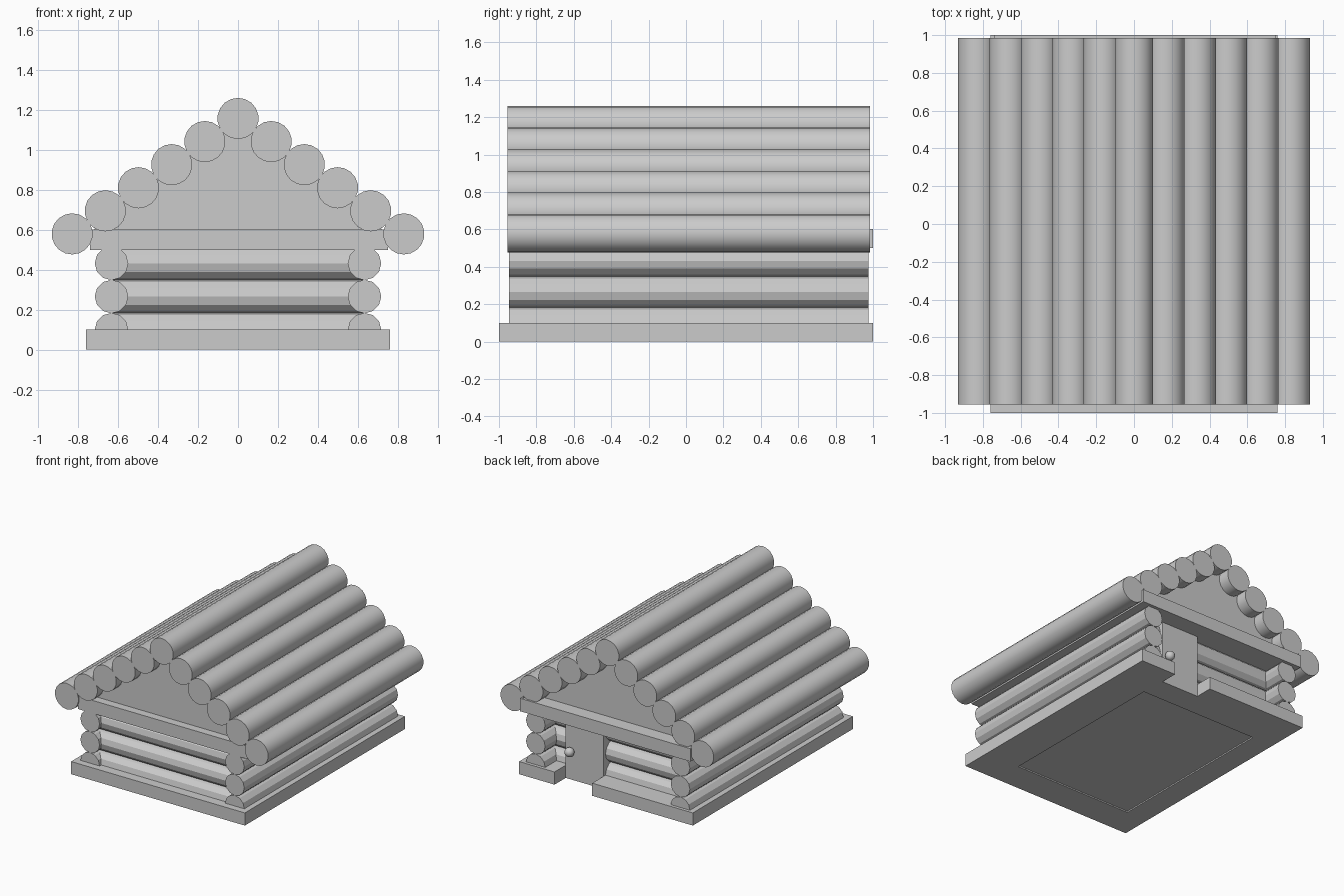
import bpy
import bmesh
from math import pi
from mathutils import Matrix, Vector

old = bpy.data.objects.get("Cube")
if old:
    bpy.data.objects.remove(old)

GREY = (0.6, 0.6, 0.6, 1)
grey = bpy.data.materials.new("plain grey")
grey.use_nodes = True
grey.diffuse_color = GREY
grey.node_tree.nodes["Principled BSDF"].inputs["Base Color"].default_value = GREY


def finish(name, bm):
    bmesh.ops.recalc_face_normals(bm, faces=bm.faces)
    mesh = bpy.data.meshes.new(name)
    bm.to_mesh(mesh)
    bm.free()
    mesh.materials.append(grey)
    obj = bpy.data.objects.new(name, mesh)
    bpy.context.collection.objects.link(obj)
    return obj


def box(name, lo, hi):
    lo, hi = Vector(lo), Vector(hi)
    bm = bmesh.new()
    bmesh.ops.create_cube(bm, size=1, matrix=Matrix.Translation((lo + hi) / 2)
                          @ Matrix.Diagonal((hi - lo).to_4d()))
    return finish(name, bm)


def log(name, start, end, radius, sides, smooth=False):
    """Capped cylinder between two points."""
    start, end = Vector(start), Vector(end)
    axis = end - start
    # Turn the section so that a corner lies level with the axis
    if abs(axis.x) > abs(axis.y):
        turn = Matrix.Rotation(pi / 2, 4, 'Y')
    else:
        turn = Matrix.Rotation(pi / 2, 4, 'X')
    bm = bmesh.new()
    bmesh.ops.create_cone(bm, cap_ends=True, segments=sides, radius1=radius,
                          radius2=radius, depth=axis.length,
                          matrix=Matrix.Translation((start + end) / 2) @ turn)
    for f in bm.faces:
        f.smooth = smooth and len(f.verts) == 4
    for e in bm.edges:
        e.smooth = all(len(f.verts) == 4 for f in e.link_faces)
    return finish(name, bm)


DOOR_RIGHT, DOOR_LEFT = 0.12, 0.45

# Base plate with a doorway notch and a shallow recess underneath
base = box("base", (-0.76, -1, 0), (0.76, 1, 0.1))
cutters = [
    box("doorway_cutter", (DOOR_RIGHT, 0.67, -0.1), (DOOR_LEFT, 1.1, 0.2)),
    box("recess_cutter", (-0.575, -0.76, -0.1), (0.46, 0.66, 0.01)),
]
for cutter in cutters:
    cutter.hide_render = True
    cutter.hide_set(True)
    cut = base.modifiers.new(cutter.name, 'BOOLEAN')
    cut.operation = 'DIFFERENCE'
    cut.solver = 'EXACT'
    cut.object = cutter

# Log walls in three courses
WALL_R, CORNER = 0.084, 0.633
for i in range(3):
    z = 0.1 + 0.166 * i
    for side, x in (("left", CORNER), ("right", -CORNER)):
        log(f"{side}_wall_log_{i}", (x, -0.945, z), (x, 0.975, z), WALL_R, 12)
    log(f"front_wall_log_{i}", (-CORNER, -0.84, z), (CORNER, -0.84, z), WALL_R, 12)
    log(f"back_wall_long_log_{i}", (-CORNER, 0.75, z), (DOOR_RIGHT, 0.75, z), WALL_R, 12)
    log(f"back_wall_short_log_{i}", (DOOR_LEFT, 0.75, z), (CORNER, 0.75, z), WALL_R, 12)

# Door with a round knob
box("door", (DOOR_RIGHT, 0.67, 0), (DOOR_LEFT, 0.86, 0.5))
bm = bmesh.new()
bmesh.ops.create_uvsphere(bm, u_segments=16, v_segments=10, radius=0.036,
                          matrix=Matrix.Translation((0.4, 0.885, 0.226)))
for f in bm.faces:
    f.smooth = True
finish("door_knob", bm)

# Ceiling slab and gable prism
box("ceiling_slab", (-0.74, -0.945, 0.5), (0.75, 1, 0.602))
bm = bmesh.new()
gable = bm.faces.new([bm.verts.new(p) for p in
                      ((-0.72, -0.88, 0.6), (0.72, -0.88, 0.6), (0.68, -0.88, 0.68),
                       (0, -0.88, 1.157), (-0.68, -0.88, 0.68))])
grown = bmesh.ops.extrude_face_region(bm, geom=[gable])
bmesh.ops.translate(bm, vec=(0, 1.77, 0),
                    verts=[v for v in grown["geom"] if isinstance(v, bmesh.types.BMVert)])
finish("gable", bm)

# Roof logs stepping down from the ridge on both sides
for i in range(-5, 6):
    x, z = 0.166 * i, 1.157 - 0.1155 * abs(i)
    log(f"roof_log_{i + 5}", (x, -0.955, z), (x, 0.985, z), 0.103, 18, smooth=True)
